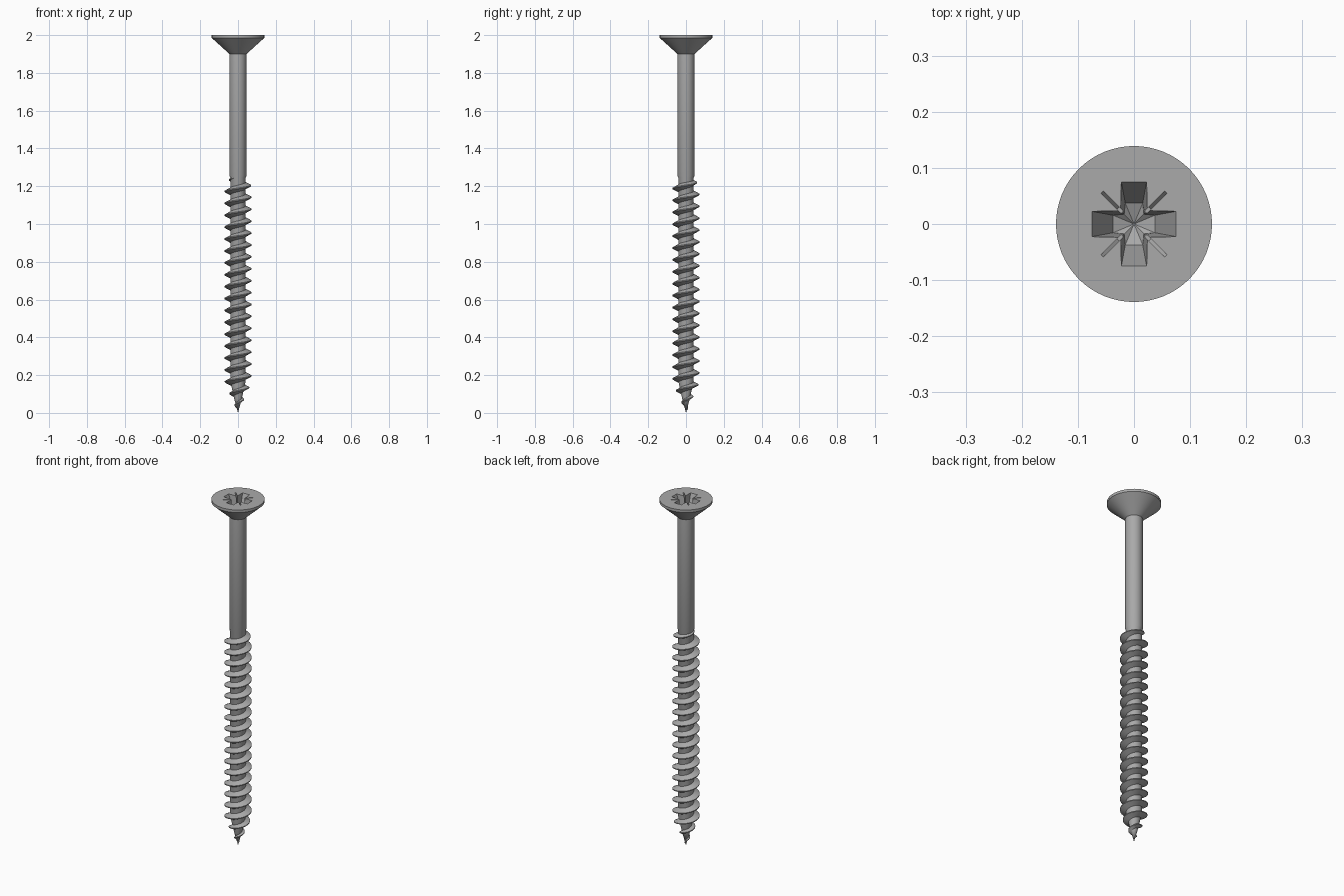
import bpy, bmesh
from math import sin, cos, pi

cube = bpy.data.objects.get("Cube")
if cube:
    bpy.data.objects.remove(cube, do_unlink=True)

SEGMENTS = 64
PITCH = 0.063
CORE = 0.041
CREST = 0.071
TAPER = 0.17       # height of the pointed tip
THREAD_TOP = 1.25

steel = bpy.data.materials.new("brushed steel grey")
steel.use_nodes = True
grey = (0.4, 0.4, 0.4, 1)
steel.diffuse_color = grey
steel.node_tree.nodes["Principled BSDF"].inputs["Base Color"].default_value = grey


def finish(name, bm):
    """Turn a bmesh into a named steel object."""
    bmesh.ops.recalc_face_normals(bm, faces=bm.faces)
    mesh = bpy.data.meshes.new(name)
    bm.to_mesh(mesh)
    bm.free()
    obj = bpy.data.objects.new(name, mesh)
    bpy.context.collection.objects.link(obj)
    mesh.materials.append(steel)
    return obj


def activate(obj):
    bpy.ops.object.select_all(action='DESELECT')
    obj.select_set(True)
    bpy.context.view_layer.objects.active = obj


def skin(bm, rings):
    """Join closed rings of equal length with quads."""
    for low, high in zip(rings, rings[1:]):
        n = len(low)
        for i in range(n):
            j = (i + 1) % n
            bm.faces.new((low[i], low[j], high[j], high[i]))


def fan(bm, ring, point):
    tip = bm.verts.new(point)
    for i, v in enumerate(ring):
        bm.faces.new((v, ring[(i + 1) % len(ring)], tip))


# Body: pointed core, plain shank and countersunk head in one turned profile
profile = [(CORE * 0.5, TAPER * 0.45), (CORE, TAPER), (CORE, THREAD_TOP - 0.005),
           (0.045, THREAD_TOP + 0.005), (0.045, 1.9), (0.139, 1.985), (0.139, 2)]
bm = bmesh.new()
rings = [[bm.verts.new((r * cos(2 * pi * i / SEGMENTS), r * sin(2 * pi * i / SEGMENTS), z))
          for i in range(SEGMENTS)] for r, z in profile]
skin(bm, rings)
fan(bm, rings[0], (0, 0, 0))
bm.faces.new(rings[-1])
body = finish("screw_body", bm)


# Driver recess: tapered cross with a conical floor
def cross_ring(bm, reach, half, inner, z):
    """Cross outline; inner is the position of the corner between arms."""
    arm = [(reach, -half), (reach, half), (inner, inner)]
    ring = []
    for k in range(4):
        c, s = round(cos(k * pi / 2)), round(sin(k * pi / 2))
        ring += [bm.verts.new((x * c - y * s, x * s + y * c, z)) for x, y in arm]
    return ring


bm = bmesh.new()
rings = [cross_ring(bm, 0.075 + 0.0038, 0.0232, 0.0245, 2.01),
         cross_ring(bm, 0.037, 0.0155, 0.0175, 1.9)]
skin(bm, rings)
bm.faces.new(rings[0])
fan(bm, rings[1], (0, 0, 1.885))
cross_cutter = finish("cross_cutter", bm)

# Four fine diagonal slots, sloping inward
bm = bmesh.new()
for k in range(4):
    a = pi / 4 + k * pi / 2
    rings = []
    for reach, z in ((0.086, 2.01), (0.04, 1.93)):
        rings.append([bm.verts.new((x * cos(a) - y * sin(a), x * sin(a) + y * cos(a), z))
                      for x, y in ((0.015, -0.003), (reach, -0.003), (reach, 0.003), (0.015, 0.003))])
    skin(bm, rings)
    bm.faces.new(rings[0])
    bm.faces.new(rings[1])
slot_cutter = finish("slot_cutter", bm)

activate(body)
for cutter in (cross_cutter, slot_cutter):
    cut = body.modifiers.new(cutter.name, 'BOOLEAN')
    cut.operation = 'DIFFERENCE'
    cut.solver = 'EXACT'
    cut.object = cutter
    bpy.ops.object.modifier_apply(modifier=cut.name)
    bpy.data.objects.remove(cutter, do_unlink=True)
bpy.ops.object.shade_smooth_by_angle(angle=0.5)

# Thread: right-handed wedge section swept up the core, fading at both ends
STEPS = 40
z_start, z_end = 0.02, THREAD_TOP - 0.005
anchor = 1.204     # a height where the crest points to +x
bm = bmesh.new()
rings = []
count = int((z_end - z_start) / PITCH * STEPS)
for i in range(count + 1):
    z = z_start + (z_end - z_start) * i / count
    angle = 2 * pi * (z - anchor) / PITCH
    taper = min(1, z / TAPER)
    fade = min(1, (z_end - z) / (PITCH * 0.7))
    root = CORE * taper * 0.93
    crest = CORE * taper + (CREST - CORE) * min(1, taper * 1.15) * fade + 0.0005
    base = 0.019 * (0.4 + 0.6 * taper) * (0.3 + 0.7 * fade)
    edge = 0.0025
    section = [(root, -base), (crest, -edge), (crest, edge), (root, base)]
    rings.append([bm.verts.new((r * cos(angle), r * sin(angle), z + h)) for r, h in section])
skin(bm, rings)
bm.faces.new(rings[0])
bm.faces.new(rings[-1])
thread = finish("screw_thread", bm)
activate(thread)
bpy.ops.object.shade_smooth_by_angle(angle=0.5)
